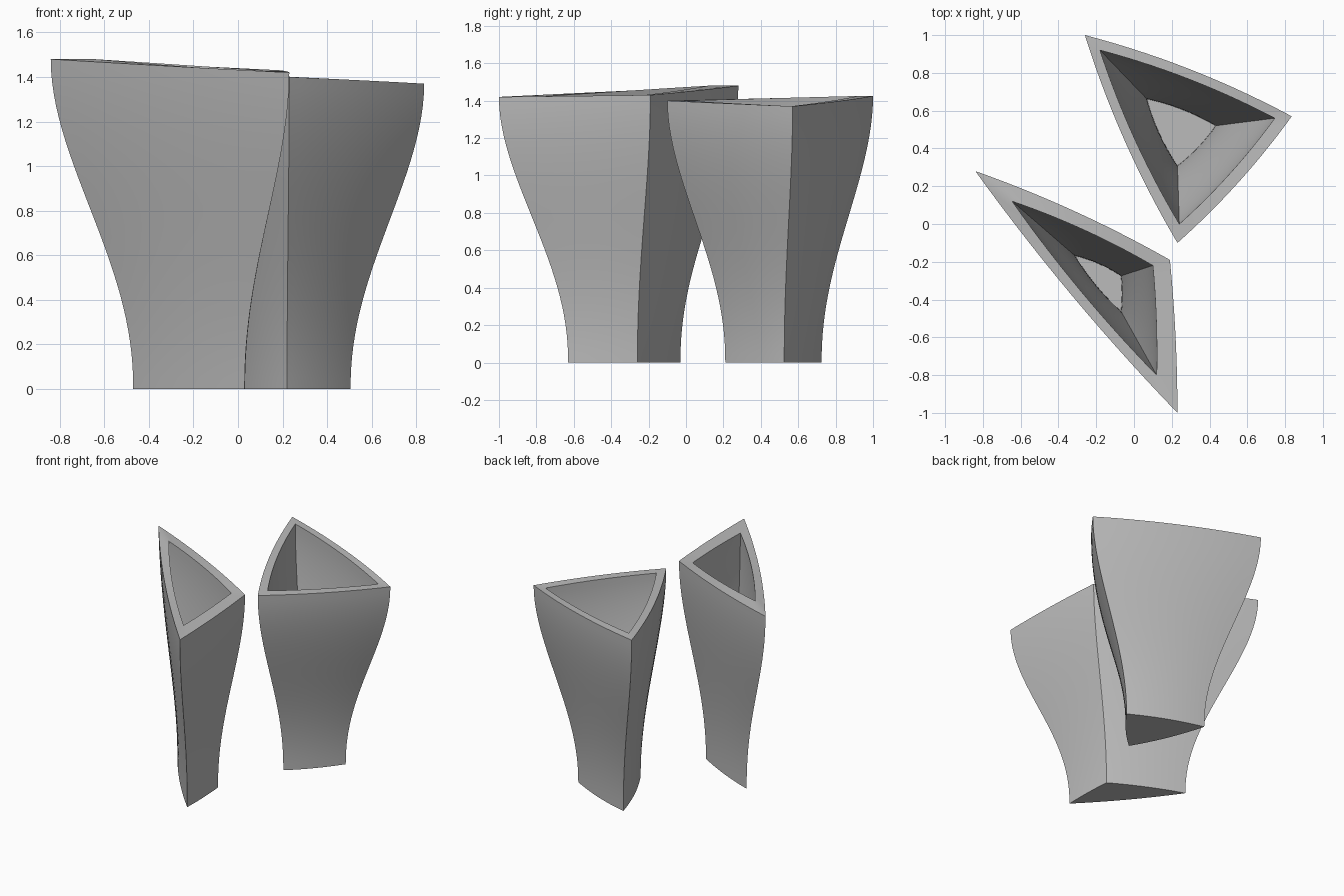
import bpy, bmesh, math
from mathutils import Vector

cube = bpy.data.objects.get("Cube")
if cube:
    bpy.data.objects.remove(cube, do_unlink=True)

# Single stone grey colour
grey = bpy.data.materials.new("stone_grey")
grey.use_nodes = True
colour = (0.5, 0.5, 0.5, 1)
grey.diffuse_color = colour
shader = next(n for n in grey.node_tree.nodes if n.type == 'BSDF_PRINCIPLED')
shader.inputs["Base Color"].default_value = colour
shader.inputs["Roughness"].default_value = 0.7

SIDE_STEPS, LEVELS, FLOOR = 14, 28, 0.08


def flare(u):
    """Flaring wall profile: upright foot, spreading belly, upright lip."""
    u = u ** 1.1
    return u * u * (3 - 2 * u)


def ring(base, rim, heights, bulges, u):
    """Bowed triangle at relative height u between the foot and the rim."""
    t = flare(u)
    corners = [Vector((*b, 0)).lerp(Vector((*r, 0)), t) for b, r in zip(base, rim)]
    for c, h in zip(corners, heights):
        c.z = h * u
    middle = sum(corners, Vector()) / 3
    points = []
    for i in range(3):
        a, b = corners[i], corners[(i + 1) % 3]
        out = Vector((b.y - a.y, a.x - b.x, 0)).normalized()
        if out.dot(a - middle) < 0:
            out.negate()
        for k in range(SIDE_STEPS):
            s = k / SIDE_STEPS
            points.append(a.lerp(b, s) + out * (bulges[i] * (0.55 + 0.45 * t) * 4 * s * (1 - s)))
    return points


def vase(name, base, rim, floor, mouth, heights, bulges):
    """Hollow three-sided vase: outer wall, sloping lip, inner wall and floor."""
    bm = bmesh.new()
    rings = [ring(base, rim, heights, bulges, i / LEVELS) for i in range(LEVELS + 1)]
    low = FLOOR / max(heights)
    for i in range(LEVELS + 1):
        u = 1 - (1 - low) * i / LEVELS
        rings.append(ring(floor, mouth, heights, [b * 0.8 for b in bulges], u))
    loops = [[bm.verts.new(p) for p in r] for r in rings]
    n = SIDE_STEPS * 3
    for a, b in zip(loops, loops[1:]):
        for k in range(n):
            j = (k + 1) % n
            bm.faces.new((a[k], a[j], b[j], b[k]))
    bm.faces.new(loops[0])
    bm.faces.new(loops[-1])
    bmesh.ops.recalc_face_normals(bm, faces=bm.faces)
    mesh = bpy.data.meshes.new(name)
    bm.to_mesh(mesh)
    bm.free()
    mesh.materials.append(grey)
    obj = bpy.data.objects.new(name, mesh)
    bpy.context.collection.objects.link(obj)
    bpy.ops.object.select_all(action='DESELECT')
    obj.select_set(True)
    bpy.context.view_layer.objects.active = obj
    bpy.ops.object.shade_smooth_by_angle(angle=math.radians(30))


# Narrow vase at the front right
vase("narrow_vase",
     base=[(-0.47, -0.03), (0.02, -0.26), (0.03, -0.63)],
     rim=[(-0.84, 0.28), (0.19, -0.19), (0.23, -1.0)],
     floor=[(-0.31, -0.17), (-0.07, -0.275), (-0.07, -0.46)],
     mouth=[(-0.645, 0.12), (0.10, -0.22), (0.12, -0.80)],
     heights=[1.48, 1.43, 1.42],
     bulges=[0.025, 0.01, 0.03])

# Wide vase at the back left
vase("wide_vase",
     base=[(0.0, 0.725), (0.505, 0.525), (0.22, 0.21)],
     rim=[(-0.26, 1.0), (0.835, 0.57), (0.23, -0.10)],
     floor=[(0.07, 0.66), (0.43, 0.52), (0.23, 0.31)],
     mouth=[(-0.18, 0.92), (0.745, 0.56), (0.24, 0.0)],
     heights=[1.425, 1.37, 1.40],
     bulges=[0.035, 0.025, 0.035])
